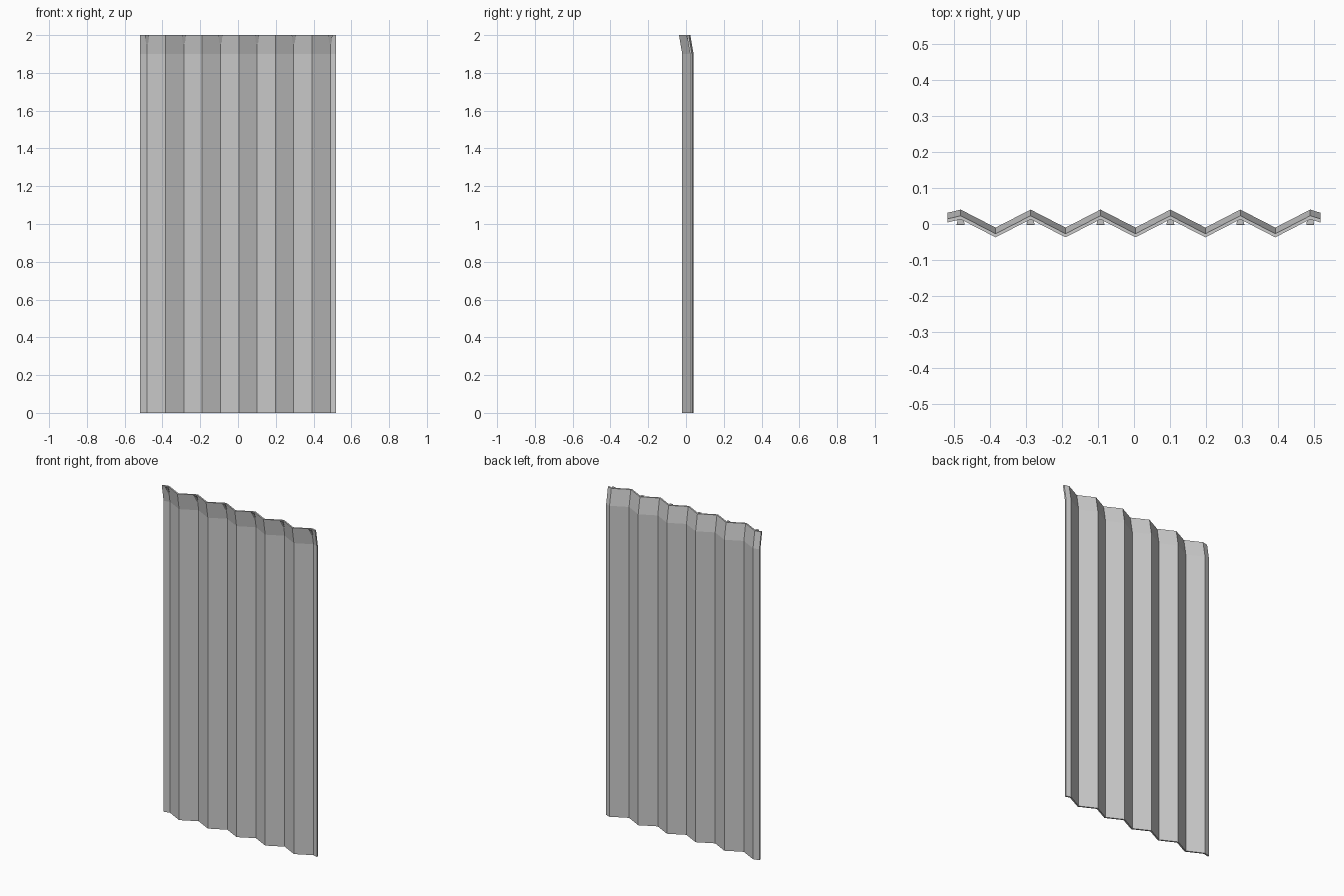
import bpy, bmesh

if "Cube" in bpy.data.objects:
    bpy.data.objects.remove(bpy.data.objects["Cube"])

PITCH, LEFT = 0.097, -0.481
THICK, LEAN = 0.010, 0.017


def mesh_object(name, bm):
    bmesh.ops.recalc_face_normals(bm, faces=bm.faces)
    me = bpy.data.meshes.new(name)
    bm.to_mesh(me)
    bm.free()
    ob = bpy.data.objects.new(name, me)
    bpy.context.collection.objects.link(ob)
    return ob


def loft(name, rings):
    # Joins equal closed rings and caps both ends
    bm = bmesh.new()
    loops = [[bm.verts.new(p) for p in ring] for ring in rings]
    n = len(loops[0])
    for a, b in zip(loops, loops[1:]):
        for i in range(n):
            j = (i + 1) % n
            bm.faces.new((a[i], a[j], b[j], b[i]))
    bm.faces.new(loops[0])
    bm.faces.new(loops[-1])
    return mesh_object(name, bm)


# Zigzag back line: ridges and valleys with short ends
back = [(-0.518, 0.031)]
back += [(LEFT + PITCH * k, 0.040 if k % 2 == 0 else -0.010) for k in range(11)]
back += [(0.518, 0.031)]
outline = back + [(x, y - THICK) for x, y in reversed(back)]

# Corrugated sheet with its top strip bent forward
loft("corrugated_sheet", [[(x, y - dy, z) for x, y in outline]
                          for z, dy in ((0, 0), (1.9, 0), (2.0, LEAN))])

# Small leaning tabs set into the front grooves at the top
for k in range(0, 11, 2):
    cx = LEFT + PITCH * k
    rings = []
    for z, y, w in ((1.945, 0.0245, 0.005), (2.0, -0.003, 0.011)):
        rings.append([(cx - w, y, z), (cx + w, y, z),
                      (cx + w, y + 0.002, z), (cx - w, y + 0.002, z)])
    loft("top_tab_%d" % (k // 2 + 1), rings)
